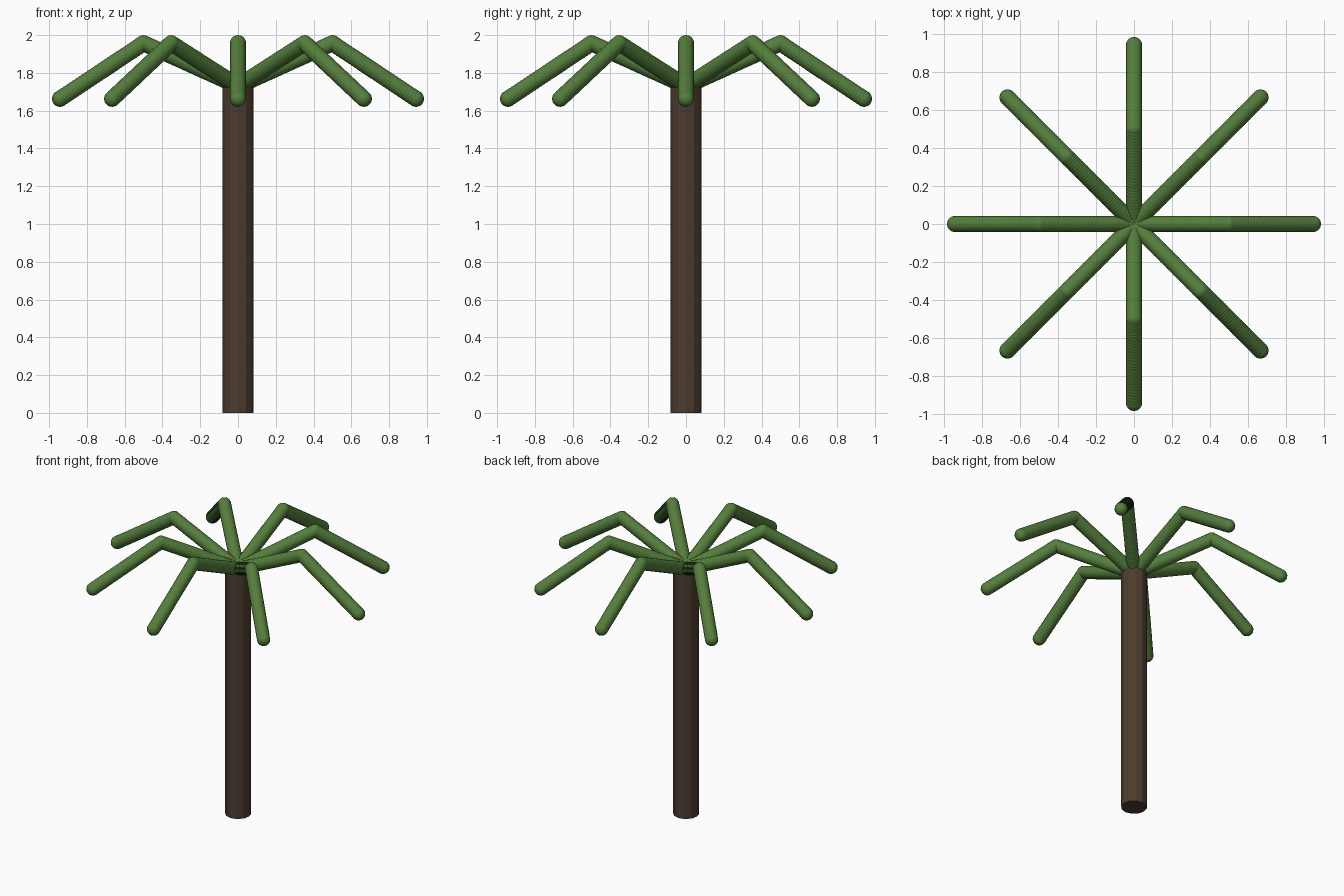
import bpy
import bmesh
from math import radians
from mathutils import Matrix, Vector

cube = bpy.data.objects.get("Cube")
if cube:
    bpy.data.objects.remove(cube, do_unlink=True)


def make_material(name, color):
    mat = bpy.data.materials.new(name)
    mat.use_nodes = True
    mat.diffuse_color = color
    mat.node_tree.nodes["Principled BSDF"].inputs["Base Color"].default_value = color
    return mat


def make_object(name, bm, mat):
    mesh = bpy.data.meshes.new(name)
    bm.to_mesh(mesh)
    bm.free()
    mesh.materials.append(mat)
    obj = bpy.data.objects.new(name, mesh)
    bpy.context.collection.objects.link(obj)
    return obj


bark = make_material("bark_brown", (0.075, 0.045, 0.028, 1))
leaf = make_material("leaf_green", (0.09, 0.21, 0.045, 1))

TRUNK_HEIGHT = 1.73
TRUNK_RADIUS = 0.083
FROND_RADIUS = 0.043
BEAD_STEP = 0.018

# Trunk: a straight faceted column
bm = bmesh.new()
bmesh.ops.create_cone(bm, cap_ends=True, segments=12, radius1=TRUNK_RADIUS,
                      radius2=TRUNK_RADIUS, depth=TRUNK_HEIGHT,
                      matrix=Matrix.Translation((0, 0, TRUNK_HEIGHT / 2)))
make_object("trunk", bm, bark)

# Frond: closely spaced beads that rise to an elbow, then droop
path = [Vector((0, 0, TRUNK_HEIGHT)), Vector((0.5, 0, 1.957)), Vector((0.942, 0, 1.663))]
bm = bmesh.new()
for start, end in zip(path, path[1:]):
    count = round((end - start).length / BEAD_STEP)
    for i in range(count + 1):
        bmesh.ops.create_uvsphere(bm, u_segments=16, v_segments=10, radius=FROND_RADIUS,
                                  matrix=Matrix.Translation(start.lerp(end, i / count)))
for face in bm.faces:
    face.smooth = True
first = make_object("frond_1", bm, leaf)

# Eight fronds spread evenly around the crown
for i in range(1, 8):
    frond = bpy.data.objects.new(f"frond_{i + 1}", first.data)
    frond.rotation_euler.z = radians(45 * i)
    bpy.context.collection.objects.link(frond)
